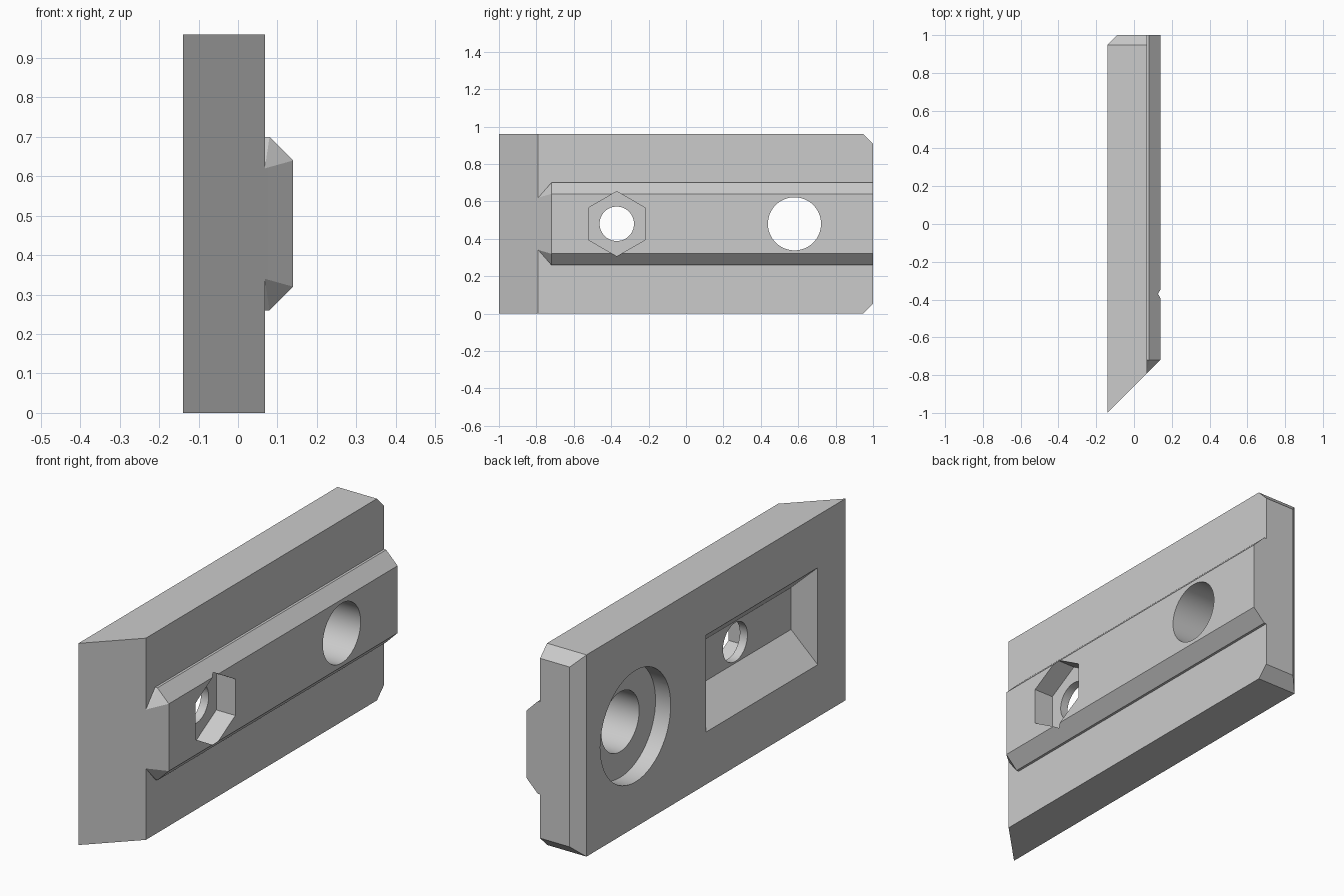
import bpy
import bmesh
from math import sin, cos, tau, radians

cube = bpy.data.objects.get("Cube")
if cube:
    bpy.data.objects.remove(cube, do_unlink=True)

# Single grey finish
grey = bpy.data.materials.new("plain grey")
grey.use_nodes = True
grey.diffuse_color = (0.6, 0.6, 0.6, 1)
grey.node_tree.nodes["Principled BSDF"].inputs["Base Color"].default_value = (0.6, 0.6, 0.6, 1)

MID = 0.48            # centre height
BACK, FACE, TOP = -0.14, 0.068, 0.14   # x of plate back, plate face, rail top


def solid(name, points):
    """Convex solid spanning the given corner points."""
    bm = bmesh.new()
    for p in points:
        bm.verts.new(p)
    bmesh.ops.convex_hull(bm, input=bm.verts[:])
    bmesh.ops.dissolve_limit(bm, angle_limit=radians(0.5), verts=bm.verts[:], edges=bm.edges[:])
    bmesh.ops.recalc_face_normals(bm, faces=bm.faces[:])
    mesh = bpy.data.meshes.new(name)
    bm.to_mesh(mesh)
    bm.free()
    mesh.materials.append(grey)
    obj = bpy.data.objects.new(name, mesh)
    bpy.context.collection.objects.link(obj)
    return obj


def mirrored(profile):
    """Corner points (x, y, half height) above and below the middle."""
    return [(x, y, MID + s * h) for x, y, h in profile for s in (-1, 1)]


def round_cutter(name, y, radius, x0, x1, sides=64):
    ring = [(y + radius * sin(tau * i / sides), MID + radius * cos(tau * i / sides))
            for i in range(sides)]
    return solid(name, [(x, a, b) for x in (x0, x1) for a, b in ring])


def combine(target, other, operation):
    other.hide_render = True
    bpy.context.view_layer.objects.active = target
    mod = target.modifiers.new(operation, 'BOOLEAN')
    mod.operation = operation
    mod.solver = 'EXACT'
    mod.object = other
    bpy.ops.object.modifier_apply(modifier=mod.name)
    bpy.data.objects.remove(other, do_unlink=True)


# Plate with slanted front end and chamfered rear end
plate = solid("mounting_plate", mirrored([
    (BACK, -1, MID), (FACE, -0.79, MID),
    (BACK, 0.948, MID), (FACE, 0.948, MID),
    (BACK + 0.052, 1, MID - 0.052), (FACE, 1, MID - 0.052)]))

# Raised rail with bevelled sides and pointed front, rooted inside the plate
rail = solid("rail", mirrored(
    [(x, y, h) for y in (-0.72, 1) for x, h in ((FACE, 0.22), (0.08, 0.22), (TOP, 0.16))]
    + [(FACE, -0.79, 0.14), (0.03, -0.7, 0.13), (0.03, 0.97, 0.13)]))
combine(plate, rail, 'UNION')

# Trapezoid pocket in the plate back
pocket = solid("pocket_cutter", mirrored(
    [(x, y, h) for y in (-0.79, 0.05) for x, h in ((BACK - 0.01, 0.24), (0, 0.1))]))

# Hexagonal recess, bolt holes and counterbore
cutters = [
    pocket,
    round_cutter("hex_cutter", -0.37, 0.173, 0.04, 0.2, 6),
    round_cutter("small_hole_cutter", -0.37, 0.092, -0.02, 0.1),
    round_cutter("large_hole_cutter", 0.58, 0.142, -0.2, 0.2),
    round_cutter("counterbore_cutter", 0.58, 0.265, -0.2, BACK + 0.08),
]
for cutter in cutters:
    combine(plate, cutter, 'DIFFERENCE')

bpy.ops.object.select_all(action='DESELECT')
plate.select_set(True)
bpy.context.view_layer.objects.active = plate
bpy.ops.object.shade_smooth_by_angle(angle=radians(25))
